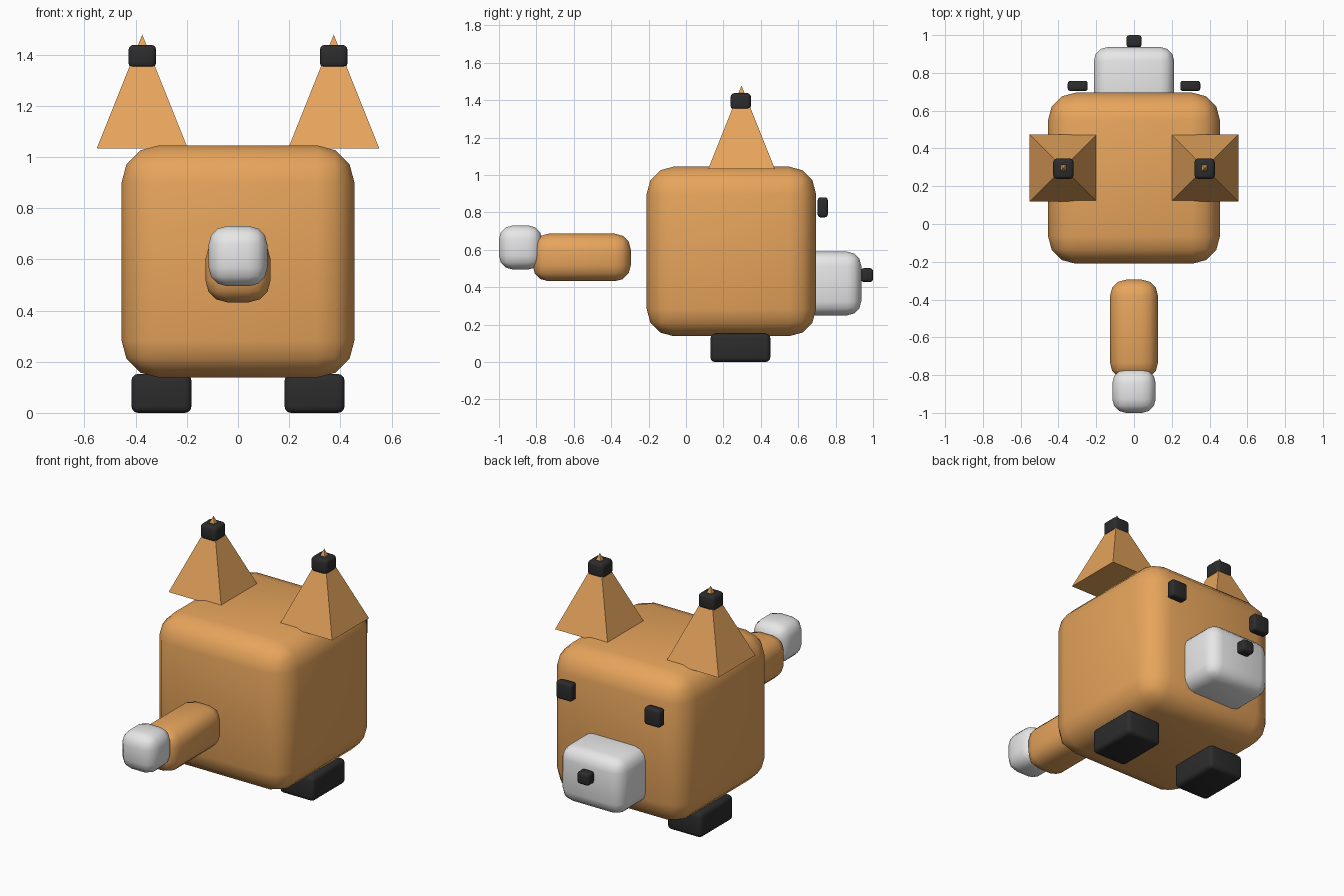
import bpy
import bmesh
from mathutils import Matrix, Vector

cube = bpy.data.objects.get("Cube")
if cube:
    bpy.data.objects.remove(cube, do_unlink=True)


def make_material(name, color):
    mat = bpy.data.materials.new(name)
    mat.use_nodes = True
    mat.diffuse_color = (*color, 1)
    mat.node_tree.nodes["Principled BSDF"].inputs["Base Color"].default_value = (*color, 1)
    return mat


orange = make_material("orange_fur", (0.8, 0.375, 0.107))
white = make_material("white_fur", (0.8, 0.8, 0.8))
black = make_material("black", (0.025, 0.025, 0.025))


def finish(bm, name, mat, smooth):
    for face in bm.faces:
        face.smooth = smooth
    mesh = bpy.data.meshes.new(name)
    bm.to_mesh(mesh)
    bm.free()
    mesh.materials.append(mat)
    obj = bpy.data.objects.new(name, mesh)
    bpy.context.collection.objects.link(obj)
    return obj


def rounded_box(name, low, high, bevel, mat):
    low, high = Vector(low), Vector(high)
    bm = bmesh.new()
    placement = Matrix.Translation((low + high) / 2) @ Matrix.Diagonal((*(high - low), 1))
    bmesh.ops.create_cube(bm, size=1, matrix=placement)
    obj = finish(bm, name, mat, True)
    mod = obj.modifiers.new("rounding", "BEVEL")
    mod.width = bevel
    mod.segments = 3
    return obj


def pyramid(name, center, half, base, top, mat):
    bm = bmesh.new()
    x, y = center
    corners = [bm.verts.new((x + half * i, y + half * j, base))
               for i, j in ((-1, -1), (1, -1), (1, 1), (-1, 1))]
    apex = bm.verts.new((x, y, top))
    bm.faces.new(corners[::-1])
    for i in range(4):
        bm.faces.new((corners[i], corners[(i + 1) % 4], apex))
    return finish(bm, name, mat, False)


# Body, tail and muzzle
rounded_box("body", (-0.455, -0.21, 0.138), (0.455, 0.695, 1.045), 0.145, orange)
rounded_box("tail", (-0.127, -0.82, 0.432), (0.127, -0.295, 0.686), 0.085, orange)
rounded_box("tail_tip", (-0.115, -1, 0.495), (0.115, -0.77, 0.73), 0.073, white)
rounded_box("muzzle", (-0.213, 0.55, 0.25), (0.213, 0.937, 0.59), 0.075, white)
rounded_box("nose", (-0.04, 0.935, 0.428), (0.04, 1, 0.502), 0.016, black)

# Paired parts
for side, s in (("left", 1), ("right", -1)):
    def paired_box(name, center, size, bevel, mat):
        middle = Vector((center[0] * s, center[1], center[2]))
        half = Vector(size) / 2
        rounded_box(f"{side}_{name}", middle - half, middle + half, bevel, mat)

    paired_box("foot", (0.299, 0.291, 0.076), (0.234, 0.32, 0.152), 0.025, black)
    paired_box("eye", (0.298, 0.731, 0.827), (0.106, 0.054, 0.106), 0.014, black)
    paired_box("ear_tip", (0.374, 0.293, 1.393), (0.108, 0.108, 0.09), 0.02, black)
    pyramid(f"{side}_ear", (0.374 * s, 0.297), 0.178, 1.033, 1.478, orange)
